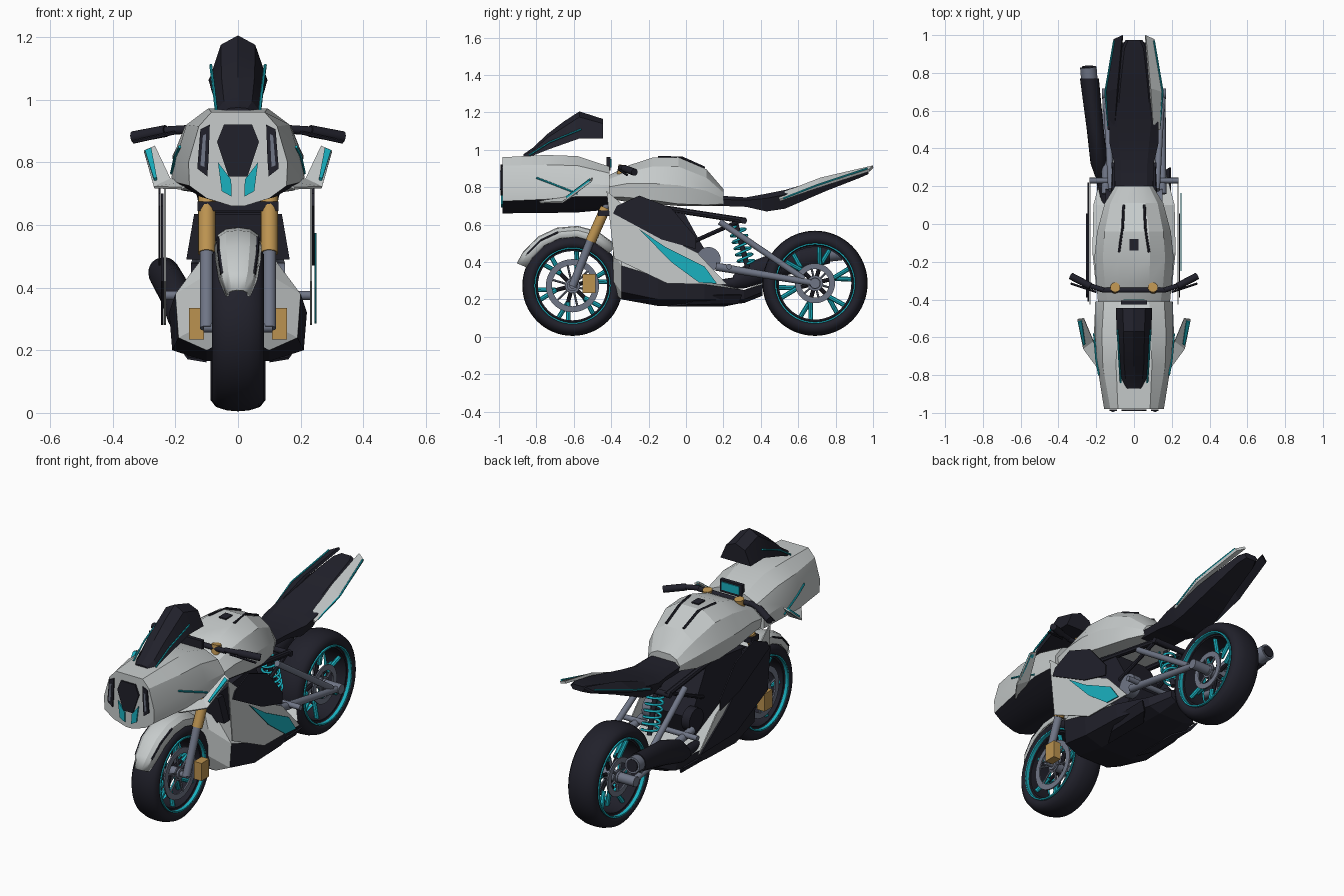
import bpy, bmesh, math
from mathutils import Vector as V

if "Cube" in bpy.data.objects:
    bpy.data.objects.remove(bpy.data.objects["Cube"])

def mat(name, c):
    m = bpy.data.materials.new(name)
    m.diffuse_color = (*c, 1)
    m.use_nodes = True
    m.node_tree.nodes["Principled BSDF"].inputs["Base Color"].default_value = m.diffuse_color
    return m

WHITE = mat("pearl white", (.57, .60, .60))
DARK = mat("charcoal", (.015, .015, .024))
TEAL = mat("teal", (.01, .44, .53))
GOLD = mat("gold", (.50, .29, .08))
GRAY = mat("steel gray", (.16, .18, .24))

def make(name, verts, faces, mats, rule=None, smooth=0, thick=0):
    bm = bmesh.new()
    vs = [bm.verts.new(v) for v in verts]
    for f in faces:
        bm.faces.new([vs[i] for i in f])
    bmesh.ops.recalc_face_normals(bm, faces=bm.faces)
    bm.normal_update()
    if rule:
        for f in bm.faces:
            f.material_index = rule(f.normal, f.calc_center_median())
    me = bpy.data.meshes.new(name)
    bm.to_mesh(me)
    bm.free()
    ob = bpy.data.objects.new(name, me)
    bpy.context.collection.objects.link(ob)
    for m in (mats if isinstance(mats, (list, tuple)) else [mats]):
        me.materials.append(m)
    if thick:
        s = ob.modifiers.new("thickness", 'SOLIDIFY')
        s.thickness, s.offset = thick, 0
    if smooth:
        for o in bpy.context.selected_objects:
            o.select_set(False)
        ob.select_set(True)
        bpy.context.view_layer.objects.active = ob
        bpy.ops.object.shade_smooth_by_angle(angle=math.radians(smooth))
    return ob

def bridge(n, m, closed):
    return [(i*m+j, i*m+(j+1) % m, (i+1)*m+(j+1) % m, (i+1)*m+j)
            for i in range(n-1) for j in range(m if closed else m-1)]

def sym(half, y):
    """half profile (x, z), top to bottom, mirrored into a full row"""
    return [(-x, y, z) for x, z in reversed(half) if x] + [(x, y, z) for x, z in half]

def loft(name, rows, mats, **k):
    n, m = len(rows), len(rows[0])
    faces = bridge(n, m, True) + [tuple(range(m)), tuple(range((n-1)*m, n*m))]
    return make(name, [p for r in rows for p in r], faces, mats, **k)

def sheet(name, rows, mats, thick=.008, **k):
    return make(name, [p for r in rows for p in r], bridge(len(rows), len(rows[0]), False), mats, thick=thick, **k)

def plate(name, pts, off, mats):
    return loft(name, [pts, [tuple(V(p)+V(off)) for p in pts]], mats)

def side(name, yz, x, t, m):
    return plate(name, [(x, y, z) for y, z in yz], (t, 0, 0), m)

def box(name, c, s, m):
    x, y, z = c
    a, b, h = (v/2 for v in s)
    return plate(name, [(x-a, y-b, z-h), (x+a, y-b, z-h), (x+a, y+b, z-h), (x-a, y+b, z-h)], (0, 0, 2*h), m)

def tube(name, p, q, r, m, r2=None, n=14):
    d = (V(q)-V(p)).normalized()
    u = d.orthogonal().normalized()
    w = d.cross(u)
    rows = [[V(c) + (u*math.cos(t)+w*math.sin(t))*rr for t in [2*math.pi*i/n for i in range(n)]]
            for c, rr in ((p, r), (q, r2 or r))]
    return loft(name, rows, m, smooth=40)

def lathe(name, prof, cy, cz, m, n=48, smooth=35):
    """closed profile (x, radius) spun about the axle"""
    k = len(prof)
    vs = [(x, cy+r*math.cos(2*math.pi*i/n), cz+r*math.sin(2*math.pi*i/n)) for i in range(n) for x, r in prof]
    fs = [(i*k+j, i*k+(j+1) % k, (i+1) % n*k+(j+1) % k, (i+1) % n*k+j) for i in range(n) for j in range(k)]
    return make(name, vs, fs, m, smooth=smooth)

def ring(name, x, hw, r0, r1, cy, cz, m):
    return lathe(name, [(x-hw, r0), (x+hw, r0), (x+hw, r1), (x-hw, r1)], cy, cz, m)

# wheels: tyre, rim, accent rings, forked spokes, discs, hub
def wheel(tag, cy, cz, R, w, d0, d1):
    half = [(w*.72, R*.72), (w*.97, R*.8), (w, R*.87), (w*.8, R*.95), (w*.4, R*.99), (0, R)]
    lathe(tag+"_tyre", half + [(-x, r) for x, r in reversed(half[:-1])], cy, cz, DARK, 64, 50)
    ring(tag+"_rim", 0, w*.7, R*.69, R*.73, cy, cz, DARK)
    for s in (1, -1):
        ring(tag+"_rim_stripe", s*w*.85, w*.13, R*.735, R*.765, cy, cz, TEAL)
        ring(tag+"_brake_disc", s*w*.7, .004, d0*R, d1*R, cy, cz, GRAY)
        tube(tag+"_disc_carrier", (s*w*.6, cy, cz), (s*w*.68, cy, cz), R*.15, GRAY, n=20)
    tube(tag+"_hub", (-w*.8, cy, cz), (w*.8, cy, cz), R*.11, GRAY, n=24)
    for i in range(6):
        a = 2*math.pi*i/6+.26
        p = lambda t, r, x=0: (x, cy+r*R*math.cos(t), cz+r*R*math.sin(t))
        tube(tag+"_spoke", p(a, .1), p(a, .42), .011, DARK, n=8)
        for s in (1, -1):
            tube(tag+"_spoke_fork", p(a, .34, s*.012), p(a+s*.15, .71, s*.03), .0125, TEAL, n=8)
            tube(tag+"_disc_arm", p(a+.5, .14, s*w*.67), p(a+.5, d0+.02, s*w*.69), .006, GRAY, n=6)

FY, FZ, RY, RZ = -.607, .273, .690, .286
wheel("front", FY, FZ, .268, .083, .41, .53)
wheel("rear", RY, RZ, .281, .088, .27, .38)

# front fender following the tyre
rows = []
for a, w in ((158, .03), (145, .05), (125, .06), (105, .062), (85, .062), (65, .06), (42, .045)):
    c, s = math.cos(math.radians(a)), math.sin(math.radians(a))
    rows.append([(x, FY+r*c, FZ+r*s) for x, r in
                 ((-w*1.15, .262), (-w, .295), (-w*.6, .312), (0, .317), (w*.6, .312), (w, .295), (w*1.15, .262))])
sheet("front_fender", rows, WHITE, smooth=25)
for k in (1, 5):
    for i in (1, 2):
        tube("fender_rail", rows[i][k], rows[i+1][k], .007, DARK, n=6)

# fork, calipers, clamps
for s in (1, -1):
    tube("fork_upper", (s*.1, -.43, .69), (s*.1, -.51, .51), .028, GOLD)
    tube("fork_lower", (s*.1, -.505, .53), (s*.1, FY, .27), .022, GRAY)
    tube("fork_stem", (s*.1, -.34, .89), (s*.1, -.43, .69), .018, GRAY)
    tube("bar_clamp", (s*.1, -.345, .86), (s*.1, -.335, .918), .026, GOLD)
    box("brake_caliper", (s*.133, -.518, .285), (.048, .07, .1), GOLD)
tube("front_axle", (-.11, FY, FZ), (.11, FY, FZ), .016, GRAY)
box("fork_clamp", (0, -.435, .66), (.26, .07, .03), DARK)

# handlebar, levers and display
tube("bar_centre", (-.17, -.35, .9), (.17, -.35, .9), .014, DARK)
for s in (1, -1):
    tube("bar_end", (s*.16, -.35, .905), (s*.24, -.325, .9), .014, DARK)
    tube("grip", (s*.23, -.33, .9), (s*.335, -.275, .88), .019, DARK)
    tube("lever", (s*.2, -.36, .895), (s*.335, -.315, .865), .006, DARK, n=6)
box("display", (0, -.415, .925), (.14, .022, .07), DARK)
box("display_screen", (0, -.401, .927), (.11, .005, .045), TEAL)

# nose cowl with dark belly
loft("nose_cowl", [
    sym([(.085, .96), (.125, .915), (.158, .80), (.155, .725), (.10, .685), (.02, .66)], -.98),
    sym([(.095, .972), (.165, .92), (.195, .82), (.195, .735), (.12, .69), (.02, .662)], -.75),
    sym([(.09, .966), (.17, .915), (.207, .82), (.212, .75), (.13, .70), (.02, .665)], -.58),
    sym([(.08, .91), (.16, .875), (.205, .81), (.205, .75), (.12, .71), (.02, .68)], -.41)],
    [WHITE, DARK], rule=lambda n, c: int(n.z < -.35), smooth=20)

# face panel, lamp slots and accent darts
def face(name, xz, m, y=-.982, t=-.008):
    return plate(name, [(x, y, z) for x, z in xz], (0, t, 0), m)
face("face_panel", [(-.045, .92), (.045, .92), (.067, .865), (.03, .755), (-.03, .755), (-.067, .865)], DARK, t=-.009)
for s in (1, -1):
    face("lamp_frame", [(s*.09, .92), (s*.12, .905), (s*.13, .78), (s*.098, .755), (s*.094, .81)], DARK)
    face("lamp_insert", [(s*.102, .89), (s*.112, .885), (s*.12, .79), (s*.107, .785)], GRAY, -.99, -.004)
    face("accent_dart", [(s*.064, .80), (s*.022, .745), (s*.02, .69), (s*.052, .708)], TEAL)

# windscreen with trim
loft("windscreen", [sym([(0, .975), (.03, .972), (.042, .962)], -.87),
                    sym([(0, 1.01), (.045, .995), (.066, .968)], -.82),
                    sym([(0, 1.085), (.052, 1.065), (.075, 1.0)], -.74),
                    sym([(0, 1.15), (.054, 1.12), (.085, 1.03)], -.655),
                    sym([(0, 1.205), (.055, 1.175), (.093, 1.06)], -.57),
                    sym([(0, 1.165), (.06, 1.14), (.095, 1.06)], -.445)], DARK, smooth=15)
for s in (1, -1):
    tube("windscreen_trim", (s*.070, -.84, .97), (s*.078, -.73, 1.04), .005, TEAL, n=6)
    tube("windscreen_trim", (s*.078, -.73, 1.04), (s*.087, -.56, 1.11), .005, TEAL, n=6)
    for (xa, ya, za), (xb, yb, zb) in (((.186, -.8, .85), (.2, -.72, .82)), ((.2, -.72, .82), (.212, -.58, .765))):
        tube("cowl_stripe", (s*xa, ya, za), (s*xb, yb, zb), .005, TEAL, n=6)
    # winglets
    sheet("winglet", [[(s*.15, -.79, .735), (s*.215, -.62, .745), (s*.265, -.5, .85)],
                      [(s*.18, -.78, .717), (s*.268, -.66, .72), (s*.3, -.505, .835)]], WHITE)
    sheet("winglet_accent", [[(s*.258, -.635, .745), (s*.268, -.638, .742)],
                             [(s*.276, -.51, .84), (s*.296, -.515, .832)]], TEAL, thick=.018)

# tank
loft("tank", [
    sym([(.07, .86), (.14, .84), (.19, .80), (.18, .75), (.10, .74)], -.42),
    sym([(.08, .915), (.155, .88), (.20, .82), (.19, .745), (.10, .72)], -.31),
    sym([(.085, .958), (.165, .91), (.21, .82), (.195, .73), (.10, .71)], -.18),
    sym([(.08, .96), (.155, .91), (.195, .81), (.18, .71), (.09, .70)], -.04),
    sym([(.06, .895), (.125, .85), (.155, .78), (.145, .705), (.07, .70)], .11),
    sym([(.04, .79), (.08, .77), (.10, .74), (.095, .71), (.05, .70)], .2)], WHITE, smooth=22)
for s in (1, -1):
    tube("tank_rail", (s*.08, -.15, .960), (s*.06, -.02, .957), .007, DARK, n=6)
    tube("tank_rail", (s*.06, -.02, .957), (s*.055, .1, .903), .007, DARK, n=6)
box("tank_cap", (0, -.11, .96), (.045, .06, .012), DARK)

# seat and rising tail
loft("seat", [sym([(.07, .755), (.1, .735), (.09, .70)], .17),
              sym([(.07, .745), (.105, .73), (.09, .695)], .32),
              sym([(.08, .765), (.13, .74), (.1, .67)], .43),
              sym([(.09, .785), (.13, .76), (.1, .685)], .53),
              sym([(.07, .85), (.095, .83), (.07, .78)], .75),
              sym([(.05, .895), (.065, .88), (.05, .85)], .93),
              sym([(.03, .90), (.045, .89), (.03, .87)], .975)], DARK, smooth=20)
for s, m in ((1, WHITE), (-1, DARK)):
    sheet("tail_panel", [[(s*.10, .50, .76), (s*.135, .50, .73)], [(s*.085, .72, .845), (s*.15, .70, .80)],
                         [(s*.06, 1.0, .91), (s*.105, .98, .89)]], m, thick=.014)
    tube("tail_stripe", (s*.137, .52, .74), (s*.152, .70, .81), .005, TEAL, n=6)
    tube("tail_stripe", (s*.152, .70, .81), (s*.106, .97, .90), .005, TEAL, n=6)

# engine, radiator, frame
side("engine", [(-.36, .64), (-.02, .68), (.08, .5), (.13, .42), (.08, .28), (-.3, .25), (-.36, .4)], -.12, .24, DARK)
plate("radiator", [(-.14, -.38, .635), (.14, -.38, .635), (.165, -.36, .49), (-.165, -.36, .49)], (0, .05, 0), DARK)
for s in (1, -1):
    tube("engine_cover", (s*.10, .12, .415), (s*.15, .12, .415), .065, GRAY if s > 0 else DARK, n=24)
    tube("subframe_rail", (s*.12, -.3, .715), (s*.1, .32, .62), .016, DARK, n=8)
    tube("subframe_stay", (s*.12, .02, .5), (s*.1, .3, .625), .011, DARK, n=8)
    # swingarm and brace
    tube("swingarm", (s*.15, .16, .375), (s*.15, RY, RZ), .022, GRAY, r2=.017)
    tube("swingarm_brace", (s*.12, .18, .615), (s*.145, .63, .31), .017, GRAY)
tube("pivot_rod", (-.235, .23, .375), (.235, .23, .375), .015, GRAY)
tube("rear_axle", (-.17, RY, RZ), (.17, RY, RZ), .028, GRAY)
tube("crossbar", (-.12, .31, .62), (.12, .31, .62), .016, DARK)

# shock absorber with coil spring
p0, p1 = V((0, .265, .61)), V((0, .33, .37))
tube("shock", p0, p1, .014, DARK)
ax = (p1-p0).normalized()
cu = bpy.data.curves.new("coil_spring", 'CURVE')
cu.dimensions, cu.bevel_depth, cu.bevel_resolution = '3D', .007, 1
sp = cu.splines.new('POLY')
sp.points.add(96)
for i, p in enumerate(sp.points):
    t = 2*math.pi*i/16
    q = p0.lerp(p1, .08+.84*i/96) + V((1, 0, 0))*.046*math.cos(t) + ax.cross(V((1, 0, 0)))*.042*math.sin(t)
    p.co = (*q, 1)
cu.materials.append(TEAL)
bpy.context.collection.objects.link(bpy.data.objects.new("coil_spring", cu))

# belly pan: pale front and top facets, dark elsewhere
loft("belly_pan", [
    sym([(.06, .55), (.085, .45), (.075, .3), (.03, .24)], -.39),
    sym([(.11, .5), (.2, .38), (.19, .24), (.1, .2)], -.345),
    sym([(.12, .42), (.22, .32), (.21, .2), (.1, .165)], -.15),
    sym([(.12, .3), (.215, .28), (.2, .2), (.1, .165)], .1),
    sym([(.1, .25), (.16, .25), (.15, .2), (.08, .18)], .31),
    sym([(.06, .29), (.08, .28), (.08, .24), (.05, .22)], .41)],
    [DARK, WHITE], rule=lambda n, c: int((n.y < -.3 and n.z > -.5) or n.z > .6))
for s in (1, -1):
    sheet("belly_fin", [[(s*.1, -.1, .165), (s*.1, .2, .165)], [(s*.16, .0, .175), (s*.16, .28, .18)],
                        [(s*.192, .1, .222), (s*.192, .3, .225)]], DARK)

# layered side fairings
outer = [(-.425, .78), (-.385, .42), (-.10, .285), (.22, .28), (.06, .45), (-.12, .54), (-.33, .70)]
upper = [(-.37, .70), (-.25, .755), (-.08, .69), (.055, .53), (.05, .47), (-.13, .52), (-.39, .66)]
dart = [(-.25, .575), (-.11, .48), (.10, .375), (.165, .285), (.07, .29), (-.08, .40)]
side("side_fairing_right", outer, .23, .006, WHITE)
side("side_panel_right", upper, .237, .007, DARK)
side("side_dart_right", dart, .245, .006, TEAL)
side("side_fairing_left", outer, -.236, .006, WHITE)
side("side_cover_left", [(-.41, .66)] + outer[1:4] + [(.0, .43)] + outer[5:], -.246, .008, DARK)
side("side_panel_left", upper, -.254, .007, DARK)

# exhaust: pipe, tall oval muffler, tip
tube("exhaust_pipe", (-.12, .0, .25), (-.175, .26, .29), .028, DARK)
loft("muffler", [[(x+a*math.cos(t), y, z+b*math.sin(t)) for t in [2*math.pi*i/20 for i in range(20)]]
                 for x, y, z, a, b in ((-.175, .25, .29, .03, .035), (-.185, .32, .325, .045, .065),
                                       (-.205, .5, .39, .045, .072), (-.236, .77, .445, .05, .052))], DARK, smooth=40)
tube("muffler_tip", (-.236, .76, .445), (-.242, .83, .452), .044, GRAY, n=20)
tube("muffler_bore", (-.242, .82, .451), (-.2423, .834, .453), .034, DARK, n=20)
